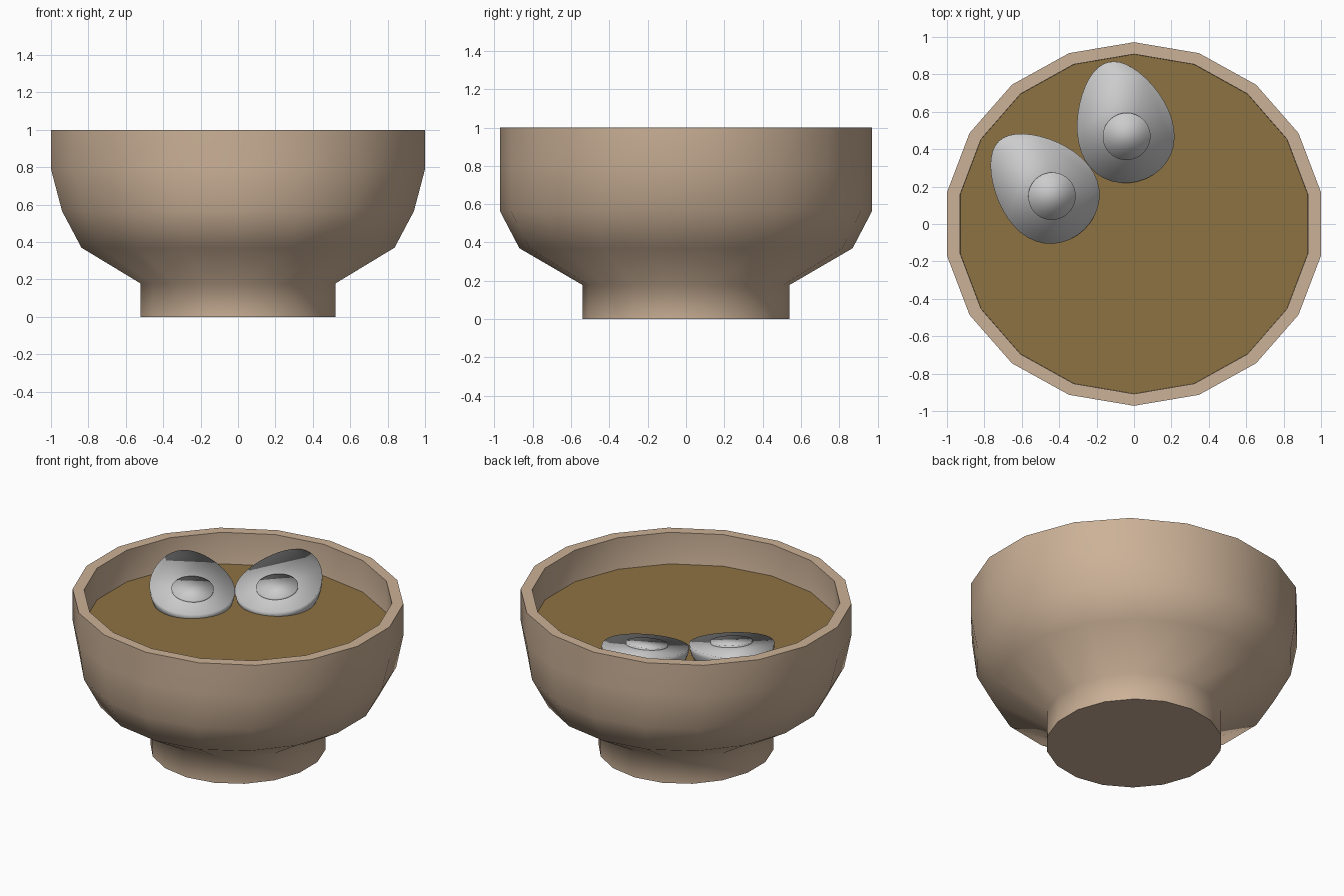
import bpy, bmesh, math
from mathutils import Matrix

if "Cube" in bpy.data.objects:
    bpy.data.objects.remove(bpy.data.objects["Cube"])

SIDES = 18


def material(name, color):
    m = bpy.data.materials.new(name)
    m.diffuse_color = (*color, 1)
    m.use_nodes = True
    m.node_tree.nodes["Principled BSDF"].inputs["Base Color"].default_value = m.diffuse_color
    return m


def finish(bm, name, mat=None, angle=None):
    bmesh.ops.recalc_face_normals(bm, faces=bm.faces)
    me = bpy.data.meshes.new(name)
    bm.to_mesh(me)
    bm.free()
    ob = bpy.data.objects.new(name, me)
    bpy.context.collection.objects.link(ob)
    if mat:
        me.materials.append(mat)
    if angle is None:
        me.shade_smooth()
    else:
        bpy.ops.object.select_all(action='DESELECT')
        bpy.context.view_layer.objects.active = ob
        ob.select_set(True)
        bpy.ops.object.shade_smooth_by_angle(angle=math.radians(angle))
    return ob


def loft(name, profile, mat, angle):
    """Closed solid from stacked 18-sided rings given as (x radius, y radius, z)."""
    bm = bmesh.new()
    rings = []
    for rx, ry, z in profile:
        ring = []
        for i in range(SIDES):
            a = math.radians(10 + 360 / SIDES * i)
            ring.append(bm.verts.new((rx * math.cos(a), ry * math.sin(a), z)))
        rings.append(ring)
    for lo, hi in zip(rings, rings[1:]):
        for i in range(SIDES):
            j = (i + 1) % SIDES
            bm.faces.new((lo[i], lo[j], hi[j], hi[i]))
    bm.faces.new(rings[0])
    bm.faces.new(rings[-1])
    return finish(bm, name, mat, angle)


def half_egg(name, length, width, depth, taper, offset, lift, place):
    """Flat-topped half of an egg whose narrow end points along local +x."""
    bm = bmesh.new()
    bmesh.ops.create_uvsphere(bm, u_segments=40, v_segments=20, radius=1)
    bmesh.ops.delete(bm, geom=[v for v in bm.verts if v.co.z > 0.01], context='VERTS')
    bmesh.ops.holes_fill(bm, edges=[e for e in bm.edges if e.is_boundary], sides=0)
    for v in bm.verts:
        t = 1 - taper * v.co.x
        v.co = (offset + length * v.co.x, width * v.co.y * t, lift + depth * v.co.z * t)
    bm.transform(place)
    return finish(bm, name)


clay = material("clay", (0.60, 0.44, 0.31))
broth = material("broth", (0.27, 0.17, 0.055))

# Bowl: foot, flared body, rim and inner wall
loft("bowl", [
    (0.528, 0.54, 0), (0.528, 0.54, 0.178), (0.85, 0.87, 0.37),
    (0.955, 0.972, 0.565), (1.0154, 0.972, 0.79), (1.0154, 0.972, 1.0),
    (0.944, 0.908, 1.0), (0.944, 0.908, 0.79), (0.86, 0.86, 0.58), (0.6, 0.6, 0.36),
], clay, 62)

# Soup surface
loft("soup", [(0.87, 0.86, 0.62), (0.943, 0.907, 0.79)], broth, 30)

# Two halved eggs, tilted up toward their narrow ends
for side, x, y, heading in (("right", -0.04, 0.47, 104), ("left", -0.44, 0.15, 134)):
    place = (Matrix.Translation((x, y, 0.868))
             @ Matrix.Rotation(math.radians(heading), 4, 'Z')
             @ Matrix.Rotation(math.radians(-11), 4, 'Y'))
    half_egg("egg_white_" + side, 0.335, 0.252, 0.2, 0.22, 0.08, 0, place)
    half_egg("egg_yolk_" + side, 0.128, 0.128, 0.1, 0, 0, 0.012, place)
